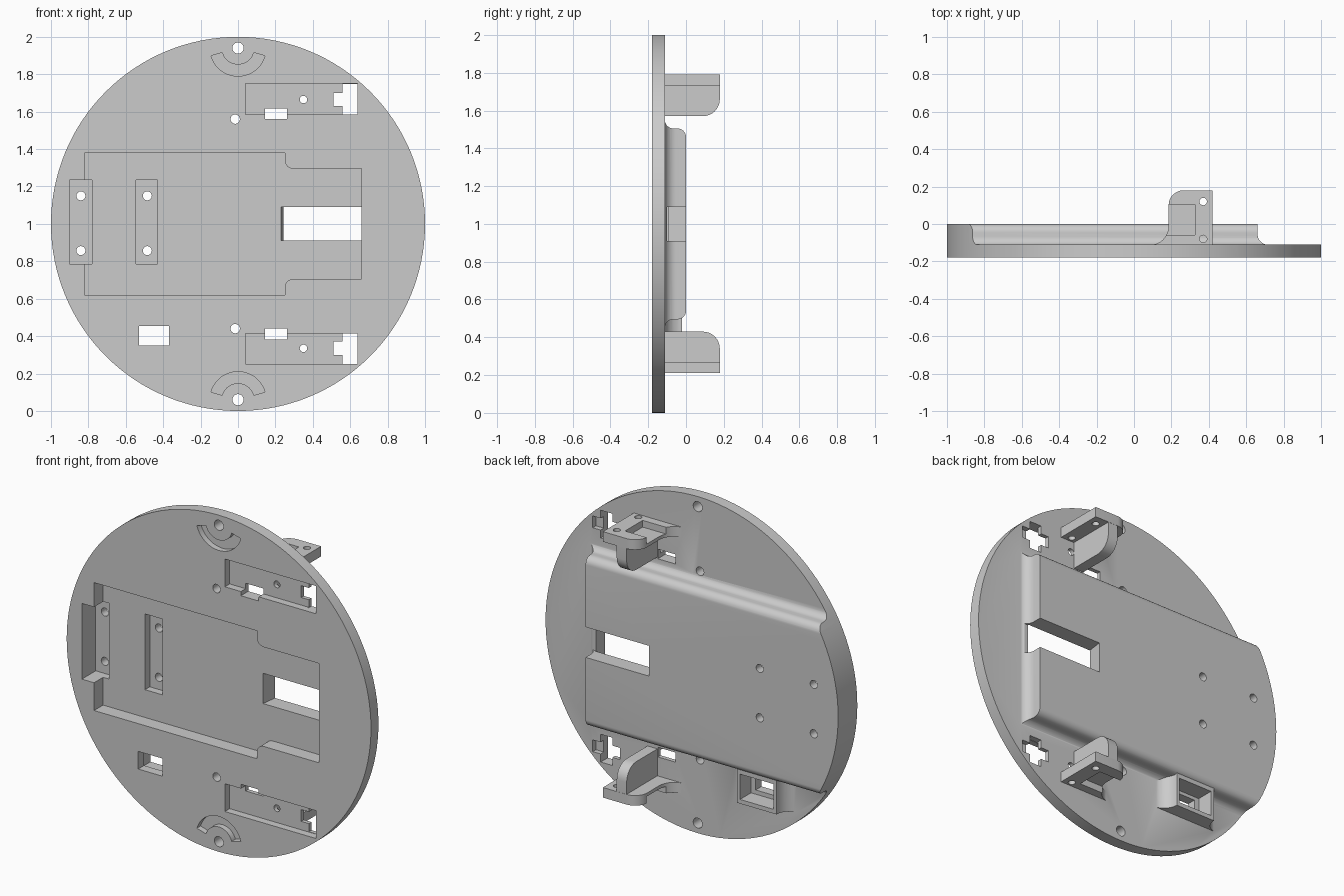
import bpy, bmesh
from math import cos, sin, radians

if "Cube" in bpy.data.objects:
    bpy.data.objects.remove(bpy.data.objects["Cube"])

def arc(cx, cy, r, a0, a1, n=8):
    return [(cx + r * cos(radians(a0 + (a1 - a0) * i / n)),
             cy + r * sin(radians(a0 + (a1 - a0) * i / n))) for i in range(n + 1)]

def prism(name, pts, axis, a, b, mirror=False):
    """Extrude a 2D outline: 'y' uses (x,z), 'x' uses (y,z), 'z' uses (x,y)."""
    put = {'y': lambda p, d: (p[0], d, p[1]),
           'x': lambda p, d: (d, p[0], p[1]),
           'z': lambda p, d: (p[0], p[1], d)}[axis]
    bm = bmesh.new()
    lo = [bm.verts.new(put(p, a)) for p in pts]
    hi = [bm.verts.new(put(p, b)) for p in pts]
    bm.faces.new(lo)
    bm.faces.new(hi)
    n = len(pts)
    for i in range(n):
        j = (i + 1) % n
        bm.faces.new((lo[i], lo[j], hi[j], hi[i]))
    if mirror:
        for v in bm.verts:
            v.co.z = 2 - v.co.z
    bmesh.ops.recalc_face_normals(bm, faces=bm.faces)
    me = bpy.data.meshes.new(name)
    bm.to_mesh(me)
    bm.free()
    ob = bpy.data.objects.new(name, me)
    bpy.context.collection.objects.link(ob)
    return ob

def box(name, x0, x1, y0, y1, z0, z1, mirror=False):
    return prism(name, [(x0, z0), (x1, z0), (x1, z1), (x0, z1)], 'y', y0, y1, mirror)

def disc(name, x, z, r, n=24, y0=-0.3, y1=0.1, mirror=False):
    return prism(name, arc(x, z, r, 0, 360, n)[:-1], 'y', y0, y1, mirror)

def combine(ob, other, op):
    m = ob.modifiers.new("bool", 'BOOLEAN')
    m.operation, m.solver, m.object = op, 'MANIFOLD', other
    bpy.context.view_layer.objects.active = ob
    bpy.ops.object.modifier_apply(modifier=m.name)
    bpy.data.objects.remove(other, do_unlink=True)
    return ob

F, B = -0.18, -0.11          # front and back of the disc
E = B - 0.002                # flares dip slightly into the disc

# Oversized plate, trimmed to the round rim after the housing is added
base = box("base_plate", -1.2, 1.2, F, B, -0.2, 2.2)

# Raised back housing: filleted long sides, flared right end
half = [(-0.14, 1.55)] + arc(E + 0.045, 1.55, 0.045, 180, 270) + arc(-0.045, 1.46, 0.045, 90, 0)
side = half + [(y, 2 - z) for y, z in reversed(half)]
housing = prism("housing", side, 'x', -1.1, 0.75)
end = [(-1.2, -0.15), (0.72, -0.15)] + arc(0.72, E + 0.06, 0.06, 270, 180) + [(0.66, 0.05), (-1.2, 0.05)]
combine(housing, prism("end_trim", end, 'z', 0.3, 1.7), 'INTERSECT')
combine(base, housing, 'UNION')

# Socket boss below the housing
boss = [(-0.67, -0.13)] + arc(-0.67, E + 0.09, 0.09, 270, 360) \
    + arc(-0.23, E + 0.09, 0.09, 180, 270) + [(-0.23, -0.13)]
combine(base, prism("socket_boss", boss, 'z', 0.30, 0.515), 'UNION')
combine(base, disc("rim_trim", 0, 1, 1, 128, -0.3, 0.2), 'INTERSECT')

# Back brackets: upright rounded web plus an ear plate
for m in (False, True):
    web = [(-0.125, 1.57)] + arc(0.089, 1.66, 0.09, 270, 360) + [(0.179, 1.78), (-0.125, 1.78)]
    ear = [(0.085, -0.12)] + arc(0.085, E + 0.10, 0.10, 270, 360) \
        + arc(0.265, 0.10, 0.08, 180, 90) + [(0.42, 0.18), (0.42, -0.12)]
    br = prism("bracket", ear, 'z', 1.73, 1.79, m)
    combine(br, prism("web", web, 'x', 0.265, 0.33, m), 'UNION')
    combine(br, box("recess", 0.0, 0.327, -0.06, 0.105, 1.75, 1.85, m), 'DIFFERENCE')
    for y in (-0.08, 0.12):
        combine(br, prism("screw", arc(0.37, y, 0.02, 0, 360, 20)[:-1], 'z', 1.65, 1.9, m), 'DIFFERENCE')
    combine(base, br, 'UNION')

# Main front pocket and its open window
top = [(-0.82, 1.38), (0.25, 1.38)] + arc(0.295, 1.34, 0.045, 180, 270) + [(0.66, 1.295)]
pocket = top + [(x, 2 - z) for x, z in reversed(top)]
cuts = [prism("pocket", pocket, 'y', -0.3, -0.095),
        prism("window", [(0.23, -0.10), (0.85, -0.10), (0.85, 0.2), (0.27, 0.2)], 'z', 0.91, 1.09)]

# Screw strips in the pocket floor
for x0, x1, hx in ((-0.90, -0.78, -0.84), (-0.545, -0.43, -0.485)):
    cuts.append(box("strip", x0, x1, -0.3, -0.05, 0.785, 1.235))
    cuts += [disc("strip_hole", hx, z, 0.024) for z in (0.857, 1.15)]

# Square socket
cuts.append(box("socket_hole", -0.53, -0.37, -0.3, 0.1, 0.35, 0.455))
cuts.append(box("socket_cavity", -0.56, -0.34, -0.125, 0.1, 0.325, 0.475))

# Features repeated at top and bottom
for m in (False, True):
    cuts.append(disc("rim_hole", 0, 1.94, 0.03, mirror=m))
    cuts.append(disc("inner_hole", -0.015, 1.56, 0.025, mirror=m))
    groove = arc(0, 1.94, 0.15, 196, 344, 20) + arc(0, 1.94, 0.088, 344, 196, 20)
    cuts.append(prism("arc_groove", groove, 'y', -0.3, -0.145, m))
    cuts.append(box("side_pocket", 0.04, 0.64, -0.3, -0.135, 1.585, 1.75, m))
    cuts.append(disc("pocket_hole", 0.35, 1.665, 0.02, mirror=m))
    cuts.append(box("slot", 0.145, 0.262, -0.3, 0.0, 1.56, 1.617, m))
    cuts.append(box("cross_upright", 0.56, 0.638, -0.145, 0.0, 1.583, 1.748, m))
    cuts.append(box("cross_arm", 0.51, 0.69, -0.14, 0.0, 1.63, 1.70, m))

for c in cuts:
    combine(base, c, 'DIFFERENCE')

bpy.ops.object.select_all(action='DESELECT')
base.select_set(True)
bpy.context.view_layer.objects.active = base
bpy.ops.object.shade_smooth_by_angle(angle=radians(30))
